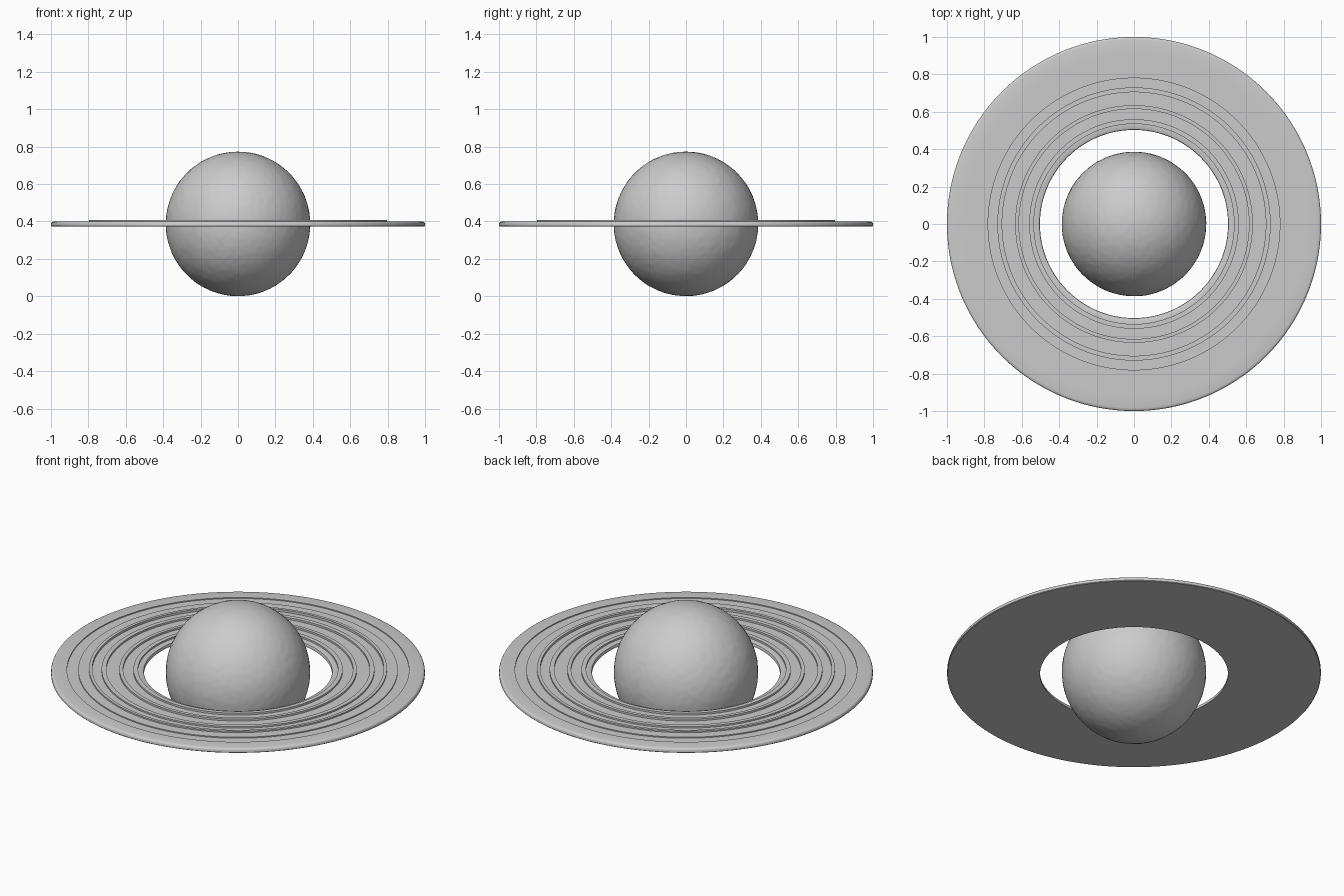
import bpy, bmesh, math
from mathutils import Vector, noise

if "Cube" in bpy.data.objects:
    bpy.data.objects.remove(bpy.data.objects["Cube"])

CENTRE_Z = 0.387
SEGMENTS = 192


def finish(name, bm, angle):
    mesh = bpy.data.meshes.new(name)
    bm.to_mesh(mesh)
    bm.free()
    obj = bpy.data.objects.new(name, mesh)
    bpy.context.collection.objects.link(obj)
    bpy.ops.object.select_all(action='DESELECT')
    obj.select_set(True)
    bpy.context.view_layer.objects.active = obj
    bpy.ops.object.shade_smooth_by_angle(angle=math.radians(angle))
    return obj


# Planet: sphere with a faintly uneven surface
bm = bmesh.new()
bmesh.ops.create_icosphere(bm, subdivisions=6, radius=0.386)
for v in bm.verts:
    d = v.co.normalized()
    v.co += d * 0.0012 * noise.noise(d * 14)
    v.co.z += CENTRE_Z
finish("planet", bm, 60)

# Ring: flat underside, rounded outer rim, stepped bands on top
bands = [  # outer radius, top height
    (0.915, 0.394), (0.855, 0.400), (0.797, 0.408), (0.78, 0.395),
    (0.73, 0.404), (0.705, 0.393), (0.635, 0.404), (0.615, 0.393),
    (0.56, 0.404), (0.535, 0.394),
]
profile = [(0.503, 0.374), (0.997, 0.374), (1.0, 0.377), (1.0, 0.389),
           (0.997, 0.395), (0.992, 0.398), (0.983, 0.400)]
height = 0.400
for radius, top in bands:
    profile += [(radius, height), (radius, top)]
    height = top
profile += [(0.51, height), (0.505, height - 0.003), (0.503, height - 0.008)]

bm = bmesh.new()
verts = [bm.verts.new((r, 0, z)) for r, z in profile]
edges = [bm.edges.new((verts[i], verts[(i + 1) % len(verts)]))
         for i in range(len(verts))]
bmesh.ops.spin(bm, geom=verts + edges, cent=Vector(), axis=(0, 0, 1),
               angle=math.tau, steps=SEGMENTS, use_merge=True)
bmesh.ops.remove_doubles(bm, verts=bm.verts, dist=1e-5)
bmesh.ops.recalc_face_normals(bm, faces=bm.faces)
finish("ring", bm, 35)
